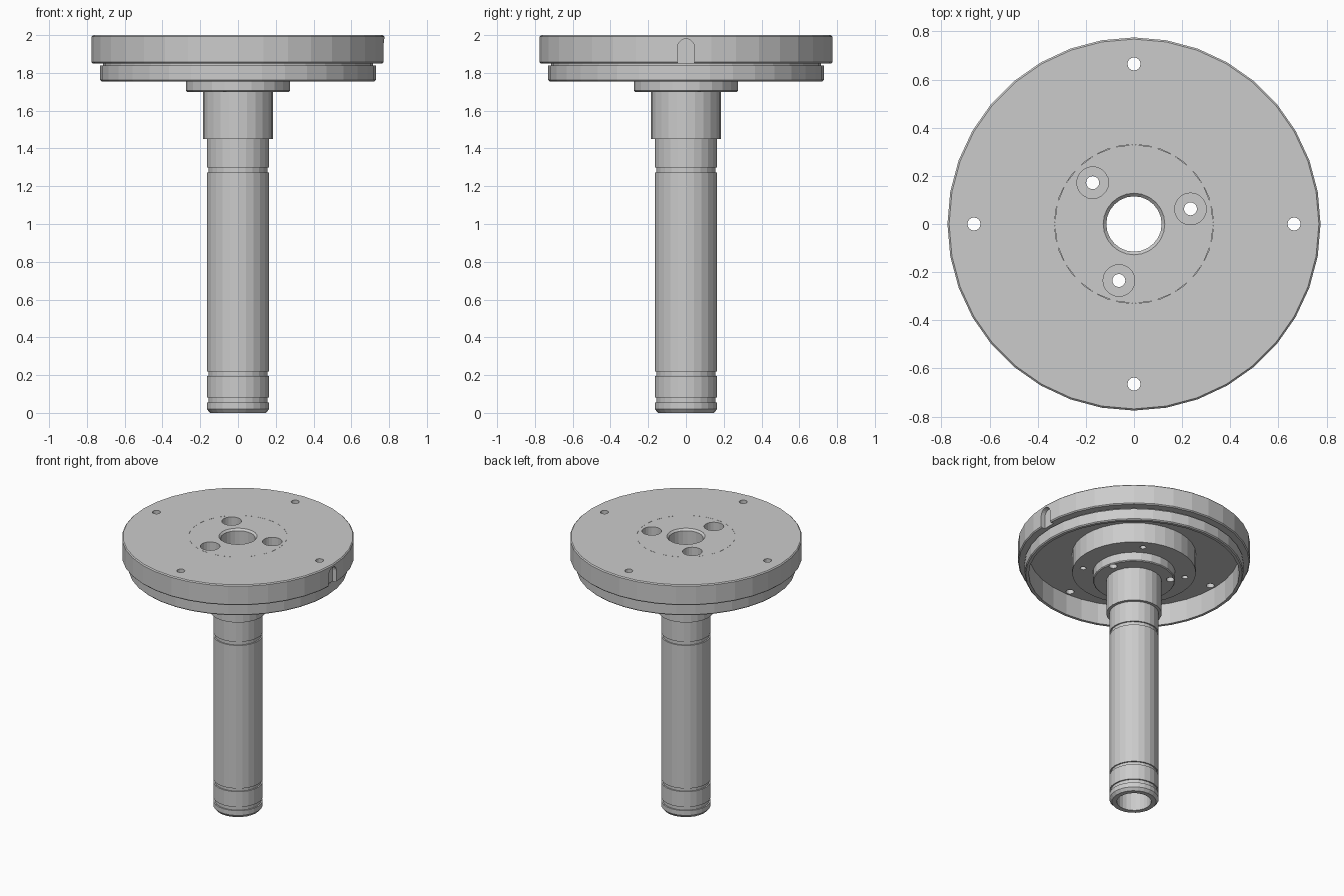
import bpy, bmesh
from math import pi, cos, sin, radians
from mathutils import Matrix

if "Cube" in bpy.data.objects:
    bpy.data.objects.remove(bpy.data.objects["Cube"])


def lathe(name, profile, n):
    """Revolve a closed (radius, z) profile into a flat-faced solid."""
    bm = bmesh.new()
    rings = [[bm.verts.new((r * cos(2 * pi * i / n), r * sin(2 * pi * i / n), z))
              for i in range(n)] for r, z in profile]
    for a, b in zip(rings, rings[1:] + rings[:1]):
        for i in range(n):
            j = (i + 1) % n
            bm.faces.new((a[i], a[j], b[j], b[i]))
    return finish(name, bm)


def finish(name, bm):
    bmesh.ops.recalc_face_normals(bm, faces=bm.faces)
    mesh = bpy.data.meshes.new(name)
    bm.to_mesh(mesh)
    bm.free()
    ob = bpy.data.objects.new(name, mesh)
    bpy.context.collection.objects.link(ob)
    return ob


def hole(bm, dist, angle, r, z0, z1, n=16):
    a = radians(angle)
    m = Matrix.Translation((dist * cos(a), dist * sin(a), (z0 + z1) / 2))
    bmesh.ops.create_cone(bm, cap_ends=True, segments=n, radius1=r, radius2=r,
                          depth=z1 - z0, matrix=m)


def cut(target, bm):
    cutter = finish(target.name + "_cutter", bm)
    cutter.hide_render = True
    mod = target.modifiers.new("holes", 'BOOLEAN')
    mod.operation = 'DIFFERENCE'
    mod.solver = 'EXACT'
    mod.object = cutter
    bpy.context.view_layer.objects.active = target
    bpy.ops.object.modifier_apply(modifier=mod.name)
    bpy.data.objects.remove(cutter)


# Round plate with stepped rim, hollow underside and central hub
plate = lathe("rim_plate", [
    (0.33, 2.0), (0.768, 2.0), (0.775, 1.993), (0.775, 1.857), (0.768, 1.85),
    (0.715, 1.85), (0.715, 1.838), (0.73, 1.838), (0.73, 1.762), (0.723, 1.755),
    (0.703, 1.755), (0.703, 1.912), (0.413, 1.912), (0.413, 1.765),
    (0.275, 1.765), (0.275, 1.85), (0.33, 1.85)], 36)

# Plate holes: four through, four blind in the hub, one arched edge slot
bm = bmesh.new()
for k in range(4):
    hole(bm, 0.665, 90 * k, 0.027, 1.8, 2.1)
    hole(bm, 0.345, 60 + 90 * k, 0.02, 1.7, 1.83)
w = 0.045
arch = [(-w, 1.844), (w, 1.844)] + [
    (w * cos(pi * i / 10), 1.935 + w * sin(pi * i / 10)) for i in range(11)]
face = bm.faces.new([bm.verts.new((0.74, y, z)) for y, z in arch])
ext = bmesh.ops.extrude_face_region(bm, geom=[face])
bmesh.ops.translate(bm, vec=(0.1, 0, 0),
                    verts=[v for v in ext["geom"] if isinstance(v, bmesh.types.BMVert)])
cut(plate, bm)

# Hollow shaft with retaining grooves, shoulder and mounting flange
outer = [(0.115, 0.0), (0.148, 0.0), (0.165, 0.02)]
for z0, z1 in ((0.055, 0.082), (0.195, 0.218), (1.272, 1.298)):
    outer += [(0.165, z0), (0.156, z0), (0.156, z1), (0.165, z1)]
outer += [(0.165, 1.45), (0.185, 1.45), (0.185, 1.70), (0.269, 1.70), (0.275, 1.706),
          (0.275, 1.85), (0.33, 1.85), (0.33, 2.0), (0.128, 2.0), (0.115, 1.987)]
shaft = lathe("flanged_shaft", outer, 24)

# Three counterbored screw holes through the flange
for r, z in ((0.066, 1.87), (0.027, 1.6)):
    bm = bmesh.new()
    for a in (15, 135, 255):
        hole(bm, 0.243, a, r, z, 2.1, 20)
    cut(shaft, bm)
